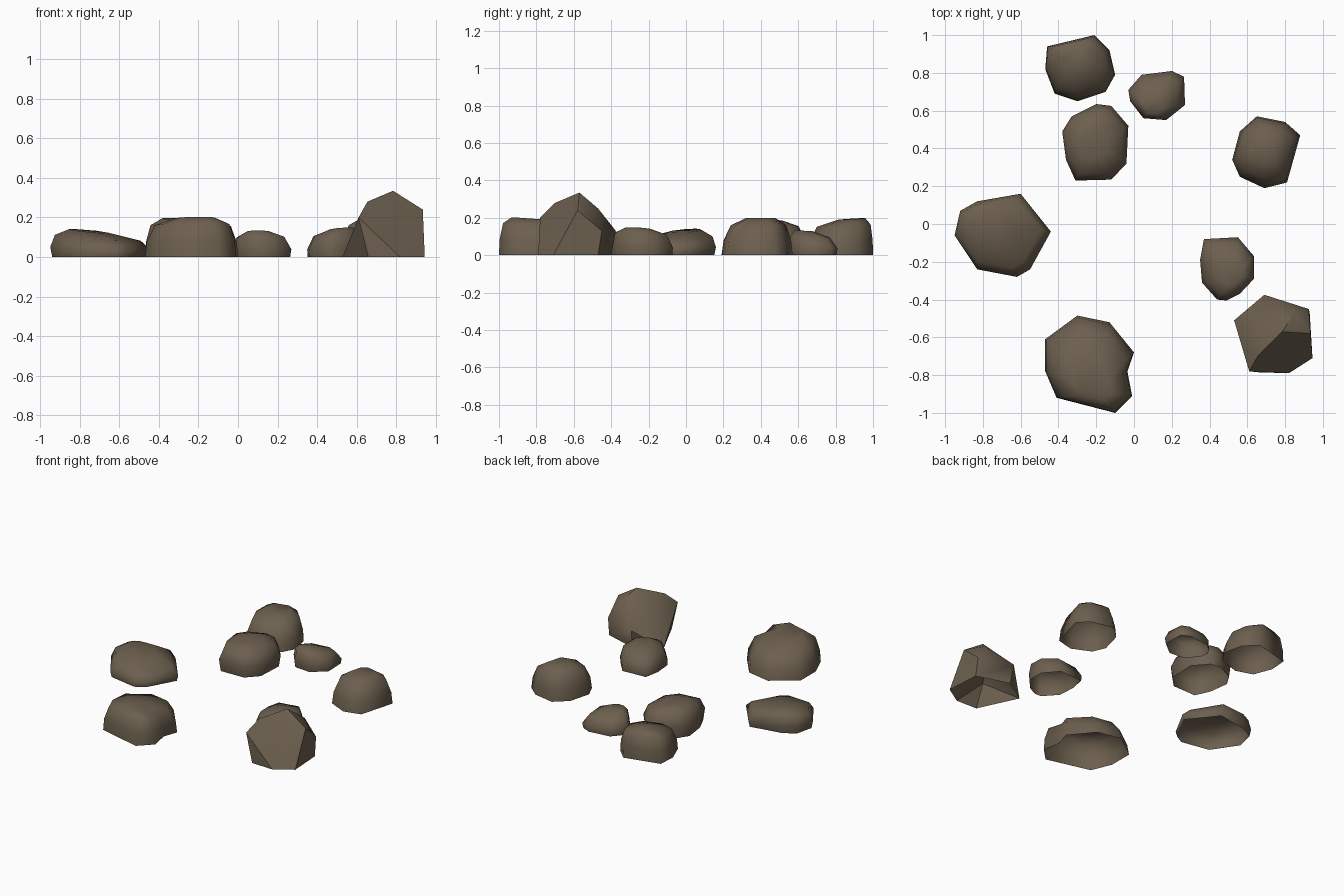
import bpy, bmesh, math
from mathutils import Vector

if "Cube" in bpy.data.objects:
    bpy.data.objects.remove(bpy.data.objects["Cube"])

stone = bpy.data.materials.new("brown stone")
stone.diffuse_color = (0.15, 0.115, 0.077, 1)
stone.use_nodes = True
stone.node_tree.nodes["Principled BSDF"].inputs["Base Color"].default_value = stone.diffuse_color


def finish(name, bm, angle=80):
    """Turn a bmesh into a stone with soft facets and crisp breaks."""
    bmesh.ops.recalc_face_normals(bm, faces=bm.faces)
    # the stones are shells with an open underside
    under = [f for f in bm.faces if all(v.co.z < 0.001 for v in f.verts)]
    bmesh.ops.delete(bm, geom=under, context='FACES')
    me = bpy.data.meshes.new(name)
    bm.to_mesh(me)
    bm.free()
    me.materials.append(stone)
    ob = bpy.data.objects.new(name, me)
    bpy.context.collection.objects.link(ob)
    bpy.ops.object.select_all(action='DESELECT')
    ob.select_set(True)
    bpy.context.view_layer.objects.active = ob
    bpy.ops.object.shade_smooth_by_angle(angle=math.radians(angle))


def boulder(name, outline, height, tilt, rings, lean=(0, 0)):
    """Loft the outline upward; rings are (scale, height fraction).
    The top is tilted, and upper rings lean toward the peak."""
    n = len(outline)
    cx = (min(p[0] for p in outline) + max(p[0] for p in outline)) / 2
    cy = (min(p[1] for p in outline) + max(p[1] for p in outline)) / 2
    smin = rings[-1][0]
    bm = bmesh.new()
    loops = []
    for i, (s, f) in enumerate(rings):
        k = max(0, (1 - s) / (1 - smin)) if i else 0
        loop = []
        for x, y in outline:
            dx = (x - cx) * s + lean[0] * k
            dy = (y - cy) * s + lean[1] * k
            z = f * (height + tilt[0] * dx + tilt[1] * dy)
            loop.append(bm.verts.new((cx + dx, cy + dy, z)))
        loops.append(loop)
    for a, b in zip(loops, loops[1:]):
        for i in range(n):
            j = (i + 1) % n
            bm.faces.new((a[i], a[j], b[j], b[i]))
    bm.faces.new(loops[-1])
    bm.faces.new(loops[0][::-1])
    finish(name, bm)


# steep, rounded and undercut profiles
STEEP = [(1.0, 0), (0.97, 0.4), (0.82, 0.83), (0.42, 1)]
ROUND = [(1.0, 0), (0.95, 0.4), (0.78, 0.8), (0.4, 1)]
BULGED = [(0.94, 0), (1.0, 0.45), (0.84, 0.84), (0.42, 1)]

boulder("back_left_stone",
        [(-.46, .94), (-.47, .82), (-.42, .69), (-.30, .65), (-.15, .70),
         (-.10, .79), (-.13, .92), (-.21, 1.0)],
        .19, (-.02, .06), STEEP, (-.02, .06))

boulder("back_middle_stone",
        [(-.33, .57), (-.38, .49), (-.36, .34), (-.31, .23), (-.12, .235),
         (-.04, .32), (-.03, .52), (-.12, .625), (-.20, .635)],
        .185, (-.06, 0), BULGED)

boulder("back_small_stone",
        [(.04, .79), (-.03, .71), (-.02, .65), (.05, .56), (.17, .55),
         (.27, .63), (.265, .78), (.20, .81)],
        .128, (0, -.06), [(.96, 0), (1.0, .3), (.8, .78), (.35, 1)], (-.02, -.05))

boulder("right_stone",
        [(.65, .57), (.56, .49), (.52, .34), (.56, .25), (.69, .19),
         (.81, .22), (.88, .47), (.80, .54)],
        .2, (0, 0), ROUND, (0, .02))

boulder("left_stone",
        [(-.83, .12), (-.92, .07), (-.95, -.06), (-.83, -.24), (-.62, -.28),
         (-.55, -.24), (-.44, -.04), (-.60, .16)],
        .122, (-.09, .06), [(.96, 0), (1.0, .35), (.85, .78), (.4, 1)], (-.06, .06))

boulder("front_left_stone",
        [(-.30, -.485), (-.47, -.61), (-.47, -.78), (-.41, -.92), (-.10, -1.0),
         (-.01, -.91), (-.035, -.78), (0, -.68), (-.13, -.52)],
        .19, (0, -.07), STEEP, (.02, -.08))

boulder("right_small_stone",
        [(.37, -.08), (.35, -.19), (.36, -.31), (.44, -.40), (.49, -.405),
         (.56, -.37), (.635, -.29), (.635, -.17), (.55, -.07)],
        .14, (.08, -.06), [(.98, 0), (1.0, .3), (.84, .8), (.4, 1)], (.03, -.02))

# tall broken stone with a ridge running to its peak
bm = bmesh.new()
for p in [(.53, -.51, 0), (.66, -.785, 0), (.82, -.79, 0), (.945, -.71, 0),
          (.93, -.47, 0), (.70, -.40, 0),
          (.61, -.78, .20), (.655, -.70, .28), (.785, -.57, .335),
          (.935, -.58, .24), (.85, -.47, .25), (.925, -.45, .13), (.69, -.375, .13)]:
    bm.verts.new(Vector(p))
bmesh.ops.convex_hull(bm, input=bm.verts)
bmesh.ops.dissolve_limit(bm, angle_limit=math.radians(4), verts=bm.verts, edges=bm.edges)
finish("tall_stone", bm, 40)
